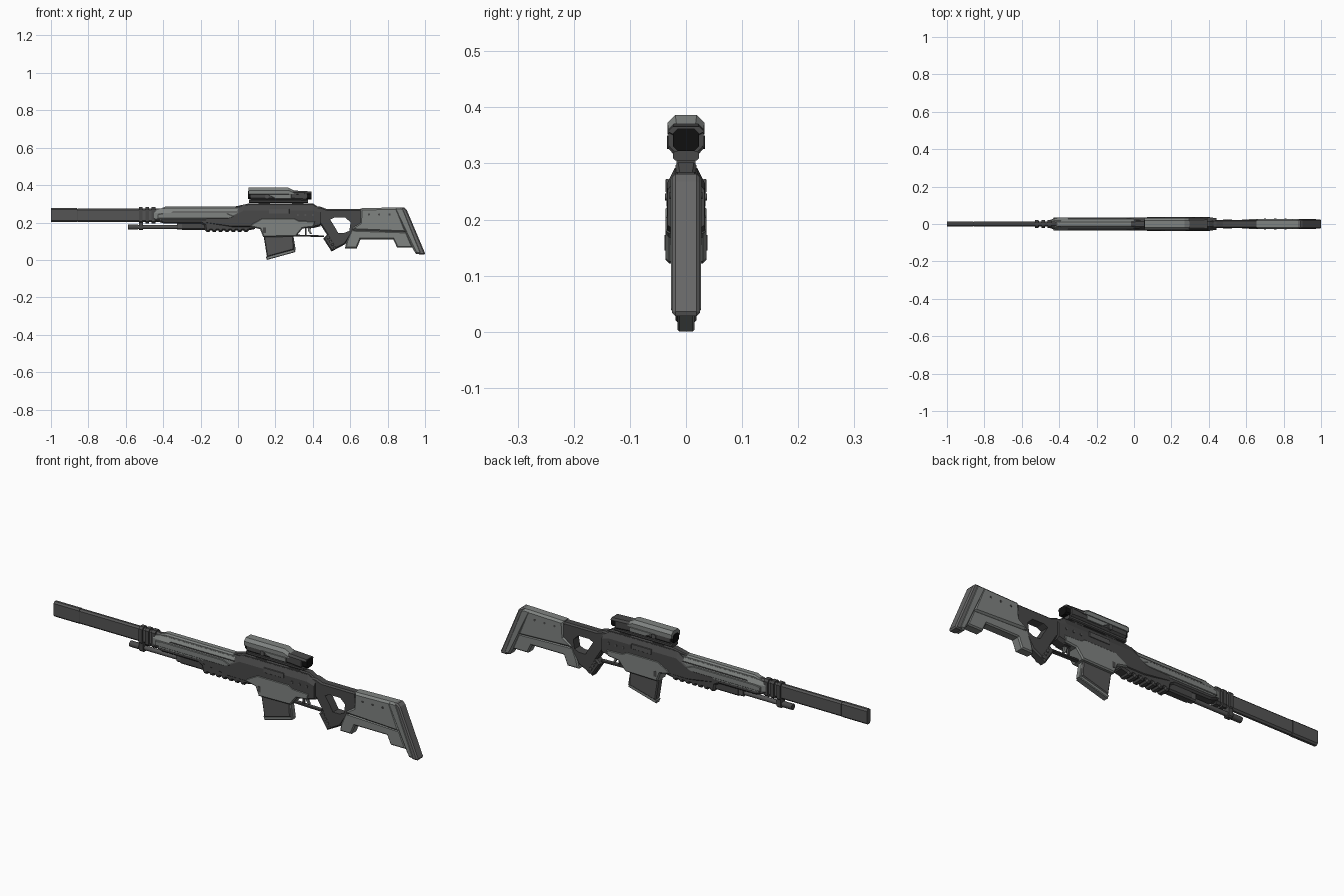
import bpy, bmesh, math
from mathutils import Vector


def material(name, c):
    m = bpy.data.materials.new(name)
    m.diffuse_color = (*c, 1)
    return m


DARK = material("dark_grey", (0.065, 0.065, 0.065))
STEEL = material("barrel_grey", (0.09, 0.09, 0.09))
LIGHT = material("light_grey", (0.215, 0.228, 0.22))
PAD = material("pad_grey", (0.135, 0.135, 0.135))
BLACK = material("lens_black", (0.005, 0.005, 0.005))


def finish(name, bm, mat):
    bmesh.ops.recalc_face_normals(bm, faces=bm.faces)
    me = bpy.data.meshes.new(name)
    bm.to_mesh(me)
    bm.free()
    me.materials.append(mat)
    ob = bpy.data.objects.new(name, me)
    bpy.context.collection.objects.link(ob)
    return ob


def prism(name, pts, hw, mat, bevel=0.006, y=0.0):
    """Side profile (x, z) extruded to y +-hw with chamfered side edges."""
    bm = bmesh.new()
    a = [bm.verts.new((px, y - hw, pz)) for px, pz in pts]
    b = [bm.verts.new((px, y + hw, pz)) for px, pz in pts]
    caps = [bm.faces.new(a), bm.faces.new(b[::-1])]
    n = len(pts)
    for i in range(n):
        j = (i + 1) % n
        bm.faces.new((a[j], a[i], b[i], b[j]))
    bmesh.ops.recalc_face_normals(bm, faces=bm.faces)
    if bevel:
        edges = [e for f in caps for e in f.edges]
        bmesh.ops.bevel(bm, geom=edges, offset=bevel, segments=1, affect='EDGES', profile=0.5)
    return finish(name, bm, mat)


def loft(name, secs, mat):
    """Chamfered boxes along x: (x, half width, z0, z1, chamfer y, bottom chamfer z, top chamfer z)."""
    bm = bmesh.new()
    rings = []
    for x, w, z0, z1, c, cb, ct in secs:
        half = [(w - c, z0), (w, z0 + cb), (w, z1 - ct), (w - c, z1)]
        ring = half + [(-py, pz) for py, pz in half[::-1]]
        rings.append([bm.verts.new((x, py, pz)) for py, pz in ring])
    for r, s in zip(rings, rings[1:]):
        for i in range(8):
            j = (i + 1) % 8
            bm.faces.new((r[i], r[j], s[j], s[i]))
    bm.faces.new(rings[0])
    bm.faces.new(rings[-1][::-1])
    return finish(name, bm, mat)


def box(name, x0, x1, hw, z0, z1, mat, c=0.004):
    return loft(name, [(x0, hw, z0, z1, c, c, c), (x1, hw, z0, z1, c, c, c)], mat)


def rod(name, p, q, r, mat, sides=12):
    p, q = Vector(p), Vector(q)
    bm = bmesh.new()
    bmesh.ops.create_cone(bm, cap_ends=True, segments=sides, radius1=r, radius2=r, depth=(q - p).length)
    bm.transform(Vector((0, 0, 1)).rotation_difference(q - p).to_matrix().to_4x4())
    bmesh.ops.translate(bm, verts=bm.verts, vec=(p + q) / 2)
    ob = finish(name, bm, mat)
    for f in ob.data.polygons:
        f.use_smooth = len(f.vertices) == 4
    return ob


# Barrel shroud, muzzle block and collars
box("barrel", -0.858, -0.40, 0.013, 0.203, 0.276, STEEL, 0.008)
box("muzzle_block", -1.0, -0.862, 0.014, 0.202, 0.277, STEEL, 0.008)
box("muzzle_seam", -0.865, -0.855, 0.011, 0.206, 0.273, DARK, 0.006)
for i, (x0, x1) in enumerate([(-0.53, -0.51), (-0.495, -0.475), (-0.462, -0.44)]):
    box(f"barrel_collar_{i}", x0, x1, 0.021, 0.196, 0.282, DARK, 0.01)

# Tube under the barrel with cap, bracket and clamp
rod("under_tube", (-0.58, 0, 0.176), (-0.15, 0, 0.176), 0.011, STEEL)
rod("tube_cap", (-0.587, 0, 0.176), (-0.535, 0, 0.176), 0.0145, DARK)
box("tube_bracket", -0.53, -0.508, 0.016, 0.159, 0.21, DARK, 0.006)
box("tube_clamp", -0.30, -0.17, 0.022, 0.16, 0.215, DARK, 0.007)
box("tube_clamp_ring", -0.325, -0.30, 0.018, 0.162, 0.205, STEEL, 0.006)

# Upper hand guard: light shell, side plates and top rail
loft("hand_guard", [(-0.45, 0.022, 0.215, 0.262, 0.006, 0.006, 0.012),
                    (-0.41, 0.031, 0.205, 0.272, 0.012, 0.01, 0.02),
                    (0.03, 0.031, 0.205, 0.272, 0.012, 0.01, 0.02)], LIGHT)
loft("hand_guard_rail", [(-0.42, 0.014, 0.255, 0.272, 0.004, 0.004, 0.004),
                         (-0.385, 0.018, 0.255, 0.286, 0.006, 0.004, 0.008),
                         (0.03, 0.018, 0.255, 0.286, 0.006, 0.004, 0.008)], LIGHT)
for s in (-1, 1):
    prism(f"guard_plate_{s}", [(-0.43, 0.222), (-0.43, 0.243), (-0.40, 0.249), (-0.06, 0.249),
                               (-0.02, 0.232), (-0.05, 0.222)], 0.004, LIGHT, 0.002, s * 0.031)
    prism(f"guard_slot_{s}", [(-0.36, 0.253), (-0.35, 0.258), (0.0, 0.258), (0.0, 0.253)],
          0.005, DARK, 0, s * 0.0255)

# Fore-end with finger grooves along the bottom
grooves = []
for i in range(7):
    x = -0.175 + i * 0.034
    grooves += [(x, 0.158), (x + 0.006, 0.150), (x + 0.022, 0.150), (x + 0.028, 0.158)]
prism("fore_end", grooves + [(0.09, 0.165), (0.12, 0.225), (-0.43, 0.225), (-0.445, 0.21), (-0.40, 0.196),
                             (-0.20, 0.196), (-0.18, 0.185)], 0.03, DARK, 0.008)

# Receiver: chamfered dark upper and ridge
loft("receiver", [(-0.17, 0.031, 0.19, 0.23, 0.008, 0.01, 0.01),
                  (-0.03, 0.034, 0.17, 0.25, 0.012, 0.01, 0.02),
                  (0.03, 0.034, 0.17, 0.292, 0.014, 0.01, 0.028),
                  (0.40, 0.034, 0.17, 0.292, 0.014, 0.01, 0.028),
                  (0.44, 0.033, 0.18, 0.272, 0.014, 0.01, 0.02)], DARK)
loft("receiver_ridge", [(-0.02, 0.015, 0.26, 0.285, 0.004, 0.004, 0.004),
                        (0.06, 0.019, 0.27, 0.302, 0.005, 0.004, 0.006),
                        (0.40, 0.019, 0.27, 0.302, 0.005, 0.004, 0.006),
                        (0.44, 0.015, 0.25, 0.275, 0.005, 0.004, 0.006)], DARK)

# Light lower receiver with dark port, slot and pins on both sides
prism("lower_receiver", [(0.06, 0.178), (0.075, 0.195), (0.13, 0.225), (0.30, 0.225), (0.325, 0.212),
                         (0.415, 0.208), (0.405, 0.175), (0.345, 0.168), (0.31, 0.125), (0.135, 0.122),
                         (0.118, 0.165)], 0.0365, LIGHT, 0.006)
for s in (-1, 1):
    prism(f"ejection_port_{s}", [(0.165, 0.248), (0.165, 0.272), (0.275, 0.272), (0.275, 0.248)],
          0.003, STEEL, 0.001, s * 0.0335)
    prism(f"lower_slot_{s}", [(0.135, 0.145), (0.135, 0.172), (0.15, 0.172), (0.15, 0.145)],
          0.002, DARK, 0, s * 0.0365)
    for i, x in enumerate((0.32, 0.36, 0.40)):
        rod(f"receiver_pin_{s}_{i}", (x, s * 0.03, 0.24), (x, s * 0.037, 0.24), 0.006, STEEL, 8)

# Magazine, slanted, with base plate and side rib
prism("magazine", [(0.135, 0.14), (0.295, 0.14), (0.30, 0.055), (0.155, 0.015)], 0.019, STEEL, 0.005)
prism("magazine_base", [(0.148, 0.018), (0.302, 0.058), (0.307, 0.042), (0.155, 0.0)], 0.015, LIGHT, 0.003)
prism("magazine_back_rib", [(0.285, 0.125), (0.297, 0.125), (0.309, 0.05), (0.297, 0.047)], 0.014, LIGHT, 0.003)

# Trigger and guard
prism("trigger_guard", [(0.30, 0.135), (0.30, 0.126), (0.46, 0.122), (0.46, 0.131), (0.315, 0.135)],
      0.011, DARK, 0.002)
prism("trigger", [(0.372, 0.175), (0.39, 0.175), (0.388, 0.155), (0.396, 0.138), (0.386, 0.138),
                  (0.375, 0.155)], 0.006, LIGHT, 0.001)
prism("guard_strut", [(0.358, 0.172), (0.366, 0.172), (0.366, 0.13), (0.358, 0.13)], 0.007, DARK, 0.001)

# Thumbhole grip, cut by a hidden helper
grip = prism("thumbhole_grip", [(0.40, 0.285), (0.44, 0.285), (0.475, 0.272), (0.66, 0.272), (0.665, 0.20),
                                (0.60, 0.125), (0.575, 0.085), (0.50, 0.045), (0.455, 0.115),
                                (0.475, 0.135), (0.44, 0.19), (0.40, 0.20)], 0.022, DARK, 0.007)
hole = prism("thumbhole_cutter", [(0.493, 0.215), (0.515, 0.226), (0.575, 0.226), (0.602, 0.20), (0.595, 0.155),
                                  (0.57, 0.145), (0.535, 0.145), (0.515, 0.18)], 0.1, DARK, 0)
hole.hide_render = True
hole.hide_viewport = True
cut = grip.modifiers.new("thumbhole", 'BOOLEAN')
cut.operation = 'DIFFERENCE'
cut.solver = 'EXACT'
cut.object = hole
for i in range(4):
    x, z = 0.475 + i * 0.011, 0.12 - i * 0.018
    prism(f"grip_ridge_{i}", [(x, z), (x + 0.012, z + 0.006), (x + 0.017, z - 0.004), (x + 0.005, z - 0.01)],
          0.0235, STEEL, 0.001)

# Stock: wide cheek piece above, slimmer lower body with stepped underside
prism("stock_cheek", [(0.655, 0.276), (0.85, 0.281), (0.905, 0.145), (0.60, 0.158), (0.612, 0.175),
                      (0.65, 0.20)], 0.028, LIGHT, 0.01)
prism("stock_lower", [(0.605, 0.16), (0.90, 0.15), (0.935, 0.067), (0.85, 0.067), (0.83, 0.11), (0.655, 0.11),
                      (0.635, 0.062), (0.572, 0.062), (0.58, 0.10)], 0.024, LIGHT, 0.006)
for s in (-1, 1):
    for i in range(3):
        x = 0.70 + i * 0.055
        rod(f"stock_bolt_{s}_{i}", (x, s * 0.02, 0.243), (x, s * 0.029, 0.243), 0.006, DARK, 8)

# Butt plate and rubber pad
prism("butt_plate", [(0.835, 0.272), (0.848, 0.281), (0.876, 0.281), (0.888, 0.273), (0.982, 0.04),
                     (0.975, 0.03), (0.95, 0.033), (0.935, 0.06)], 0.027, LIGHT, 0.009)
prism("butt_pad", [(0.868, 0.281), (0.889, 0.281), (0.902, 0.268), (1.0, 0.036), (0.996, 0.028),
                   (0.968, 0.028)], 0.025, PAD, 0.006)

# Scope: rail base, dark body, light hood and lenses
box("scope_base", 0.06, 0.375, 0.023, 0.305, 0.322, DARK)
for i, x in enumerate((0.11, 0.29)):
    box(f"scope_foot_{i}", x, x + 0.06, 0.017, 0.29, 0.31, DARK)
loft("scope_body", [(0.066, 0.029, 0.32, 0.37, 0.01, 0.01, 0.012),
                    (0.30, 0.029, 0.32, 0.37, 0.01, 0.01, 0.012),
                    (0.365, 0.031, 0.316, 0.367, 0.009, 0.01, 0.01),
                    (0.368, 0.031, 0.322, 0.367, 0.009, 0.01, 0.01)], DARK)
loft("scope_eye_shade", [(0.28, 0.031, 0.345, 0.372, 0.01, 0.004, 0.01),
                         (0.392, 0.031, 0.352, 0.366, 0.008, 0.004, 0.008)], DARK)
loft("scope_hood", [(0.056, 0.033, 0.348, 0.386, 0.014, 0.004, 0.014),
                    (0.27, 0.033, 0.348, 0.386, 0.014, 0.004, 0.014),
                    (0.30, 0.031, 0.35, 0.370, 0.014, 0.004, 0.012)], LIGHT)
for s in (-1, 1):
    prism(f"scope_side_plate_{s}", [(0.16, 0.35), (0.285, 0.35), (0.285, 0.328), (0.20, 0.328)],
          0.004, LIGHT, 0.001, s * 0.029)
    rod(f"scope_knob_{s}", (0.155, s * 0.026, 0.338), (0.155, s * 0.034, 0.338), 0.012, STEEL)
box("rear_lens", 0.36, 0.394, 0.023, 0.322, 0.362, BLACK, 0.008)
box("front_lens", 0.054, 0.07, 0.022, 0.326, 0.368, BLACK, 0.008)
